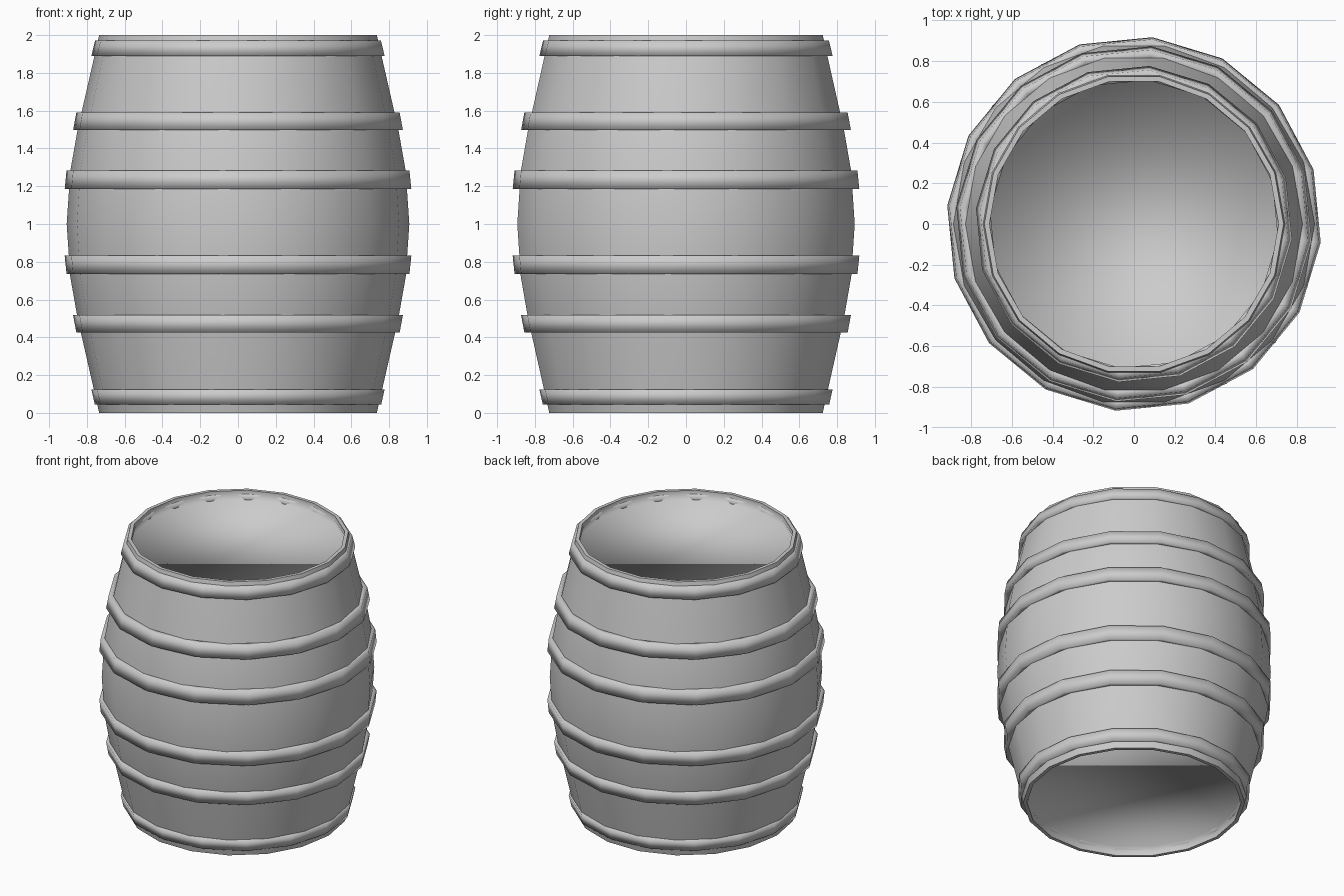
import bpy, bmesh
from math import cos, sin, pi, radians

if "Cube" in bpy.data.objects:
    bpy.data.objects.remove(bpy.data.objects["Cube"])


def lathe(name, profile, sides, turn=0.0, closed=False, caps=False, sharp_rings=()):
    """Spin (radius, z) points round z; ends are closed together or capped."""
    bm = bmesh.new()
    rings = [[bm.verts.new((r * cos(2 * pi * i / sides + turn),
                            r * sin(2 * pi * i / sides + turn), z))
              for i in range(sides)] for r, z in profile]
    n = len(rings)
    for k in range(n if closed else n - 1):
        a, b = rings[k], rings[(k + 1) % n]
        for i in range(sides):
            j = (i + 1) % sides
            bm.faces.new((a[i], a[j], b[j], b[i]))
    if caps:
        bm.faces.new(rings[0][::-1])
        bm.faces.new(rings[-1])
    bmesh.ops.recalc_face_normals(bm, faces=bm.faces)
    for f in bm.faces:
        f.smooth = True
    for k in sharp_rings:
        for i in range(sides):
            bm.edges.get((rings[k][i], rings[k][(i + 1) % sides])).smooth = False
    mesh = bpy.data.meshes.new(name)
    bm.to_mesh(mesh)
    bm.free()
    obj = bpy.data.objects.new(name, mesh)
    bpy.context.collection.objects.link(obj)
    return obj


# Barrel body: bulging wall, narrow rims and recessed flat heads
half = [(0.907, 0.0), (0.888, 0.28), (0.849, 0.5), (0.735, 1.0), (0.71, 1.0), (0.71, 0.93)]
profile = [(r, 1 - d) for r, d in reversed(half)] + [(r, 1 + d) for r, d in half[1:]]
lathe("barrel_body", profile, 18, caps=True, sharp_rings=(1, 2, 8, 9))

# Hoops: (bottom z, top z, bottom radius, top radius)
hoops = [(0.045, 0.125, 0.762, 0.780), (0.425, 0.517, 0.860, 0.877),
         (0.735, 0.832, 0.912, 0.922), (1.185, 1.283, 0.922, 0.912),
         (1.498, 1.590, 0.877, 0.860), (1.890, 1.972, 0.780, 0.760)]
for i, (z0, z1, r0, r1) in enumerate(hoops):
    section = [(r0 - 0.05, z0), (r0, z0), (r1, z1), (r1 - 0.05, z1)]
    lathe(f"hoop_{i + 1}", section, 16, turn=radians(-5.625), closed=True)
